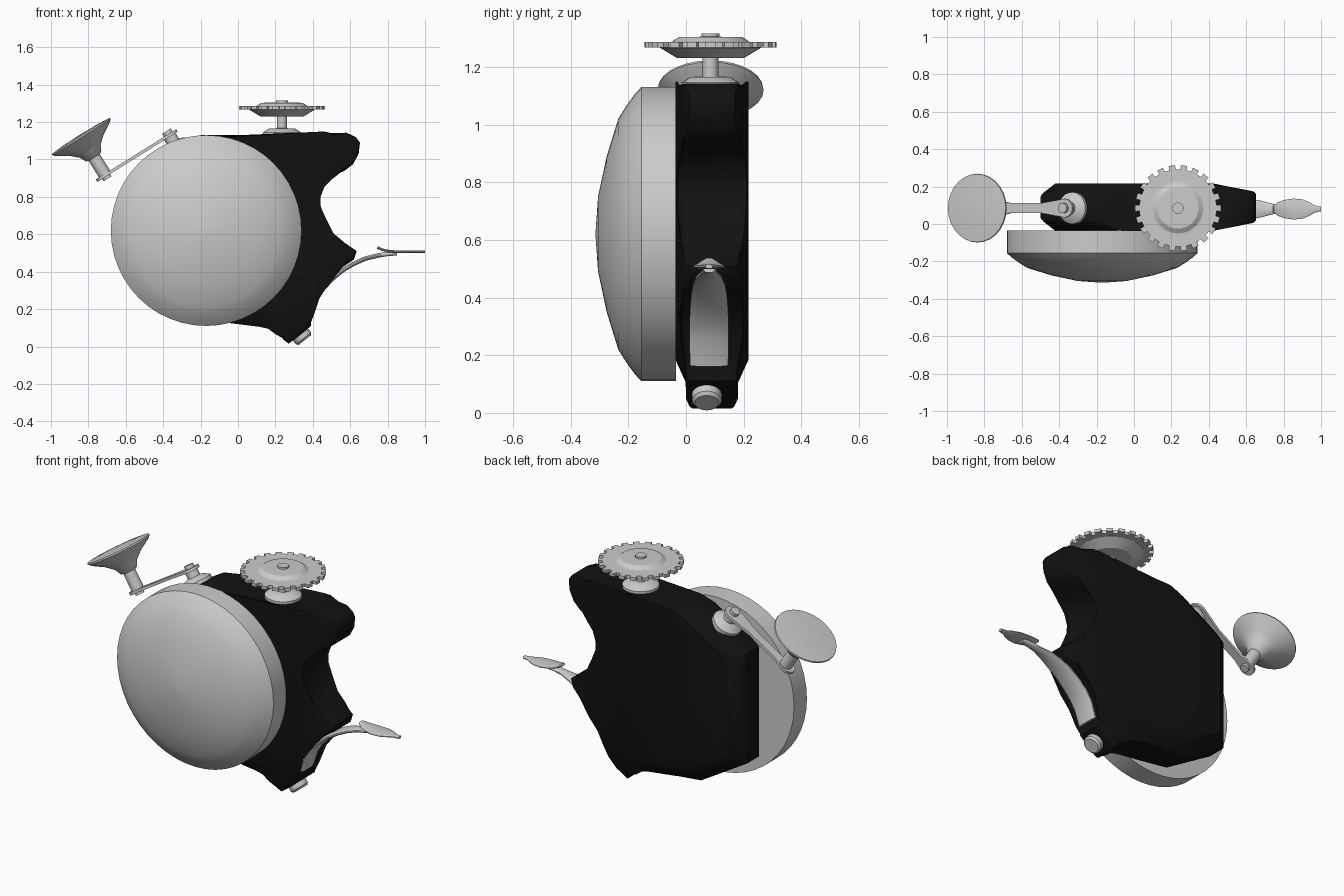
import bpy, bmesh
from math import sin, cos, pi, radians
from mathutils import Vector, Matrix

if "Cube" in bpy.data.objects:
    bpy.data.objects.remove(bpy.data.objects["Cube"])

YC = 0.085  # middle plane of the body


def finish(bm, name, matrix=None, angle=40):
    bmesh.ops.recalc_face_normals(bm, faces=bm.faces[:])
    me = bpy.data.meshes.new(name)
    bm.to_mesh(me)
    bm.free()
    ob = bpy.data.objects.new(name, me)
    bpy.context.collection.objects.link(ob)
    if matrix is not None:
        ob.matrix_world = matrix
    bpy.ops.object.select_all(action='DESELECT')
    ob.select_set(True)
    bpy.context.view_layer.objects.active = ob
    bpy.ops.object.shade_smooth_by_angle(angle=radians(angle))
    return ob


def loft(bm, rings):
    loops = [[bm.verts.new(p) for p in ring] for ring in rings]
    n = len(loops[0])
    for a, b in zip(loops, loops[1:]):
        for i in range(n):
            j = (i + 1) % n
            bm.faces.new((a[i], a[j], b[j], b[i]))
    bm.faces.new(loops[0])
    bm.faces.new(loops[-1])


def lathe(name, profile, matrix, sides=32, angle=40):
    """Spin (radius, height) points around local z."""
    bm = bmesh.new()
    loft(bm, [[(max(r, 0.002) * cos(2 * pi * i / sides), max(r, 0.002) * sin(2 * pi * i / sides), h)
               for i in range(sides)] for r, h in profile])
    return finish(bm, name, matrix, angle)


def strip(name, stations, thick):
    """Sweep a flat band through (x, z, half width) stations."""
    bm = bmesh.new()
    rings = []
    for i, (x, z, w) in enumerate(stations):
        a, b = stations[max(i - 1, 0)], stations[min(i + 1, len(stations) - 1)]
        t = Vector((b[0] - a[0], 0, b[1] - a[1])).normalized()
        n = Vector((-t.z, 0, t.x)) * thick / 2
        c = Vector((x, YC - 0.005, z))
        rings.append([c + Vector((0, w * s, 0)) + n * k for s, k in
                      ((-1, 0.3), (-0.6, 1), (0.6, 1), (1, 0.3), (1, -0.3), (0.6, -1), (-0.6, -1), (-1, -0.3))])
    loft(bm, rings)
    return finish(bm, name, angle=50)


# Body: side outline extruded, edges rounded, then thinned towards its ends
outline = [(-0.2, 1.13), (0.46, 1.13), (0.52, 1.142), (0.58, 1.143), (0.63, 1.12), (0.652, 1.09),
           (0.645, 1.03), (0.615, 0.975), (0.57, 0.94), (0.49, 0.91), (0.445, 0.865), (0.42, 0.80),
           (0.423, 0.74), (0.455, 0.67), (0.51, 0.605), (0.57, 0.555), (0.635, 0.51), (0.62, 0.465),
           (0.56, 0.425), (0.48, 0.355), (0.42, 0.275), (0.385, 0.17), (0.39, 0.11), (0.33, 0.06),
           (0.27, 0.015), (0.245, 0.035), (0.215, 0.08), (0.17, 0.113), (0.12, 0.125),
           (-0.2, 0.125), (-0.5, 0.305), (-0.5, 0.95)]
HALF = 0.127
bm = bmesh.new()
loft(bm, [[(x, y, z) for x, z in outline] for y in (-HALF, HALF)])
rims = [e for e in bm.edges if abs(e.verts[0].co.y - e.verts[1].co.y) < 1e-5]
bmesh.ops.bevel(bm, geom=rims, offset=0.02, segments=2, profile=0.5, affect='EDGES')
# (edge point, inward direction, width of slope, half thickness at the edge)
slopes = [((-0.5, 0.6), (1, 0), 0.08, 0.065),
          ((-0.5, 0.95), (0.515, -0.857), 0.07, 0.075),
          ((-0.5, 0.305), (0.515, 0.857), 0.08, 0.065),
          ((0, 0.125), (0, 1), 0.06, 0.09),
          ((0.66, 0), (-1, 0), 0.24, 0.08),
          ((0.27, 0.015), (-0.62, 0.79), 0.16, 0.08)]
for p, d, w, h in slopes:
    co = Vector((p[0] + d[0] * w, 0, p[1] + d[1] * w))
    bmesh.ops.bisect_plane(bm, geom=bm.verts[:] + bm.edges[:] + bm.faces[:], dist=1e-5,
                           plane_co=co, plane_no=Vector((d[0], 0, d[1])))
for v in bm.verts:
    half = HALF
    for p, d, w, h in slopes:
        k = ((v.co.x - p[0]) * d[0] + (v.co.z - p[1]) * d[1]) / w
        half = min(half, h + (HALF - h) * min(max(k, 0), 1))
    v.co.y = 0.09 + v.co.y * half / HALF
body = finish(bm, "body", angle=35)
black = bpy.data.materials.new("black")
black.diffuse_color = (0.006, 0.006, 0.006, 1)
black.use_nodes = True
black.node_tree.nodes["Principled BSDF"].inputs["Base Color"].default_value = black.diffuse_color
body.data.materials.append(black)

# Drum: big domed housing on the front
lathe("drum", [(0.51, 0.035), (0.51, 0.155), (0.485, 0.178), (0.445, 0.207), (0.40, 0.235), (0.27, 0.275),
               (0.13, 0.305), (0, 0.314)],
      Matrix.Translation((-0.17, 0, 0.62)) @ Matrix.Rotation(pi / 2, 4, 'X'), 48)

# Toothed wheel on top with its pedestal
top = Matrix.Translation((0.235, YC, 0))
lathe("wheel_base", [(0.10, 1.11), (0.10, 1.145), (0.07, 1.165), (0.027, 1.167), (0.027, 1.24)], top, 24)
lathe("wheel_hub", [(0.115, 1.23), (0.175, 1.266), (0.175, 1.284), (0.135, 1.287), (0.11, 1.303), (0, 1.305)],
      top, 32, 25)
lathe("wheel_bolt", [(0.031, 1.30), (0.031, 1.315)], top, 12)
TEETH = 22
ring = []
for i in range(TEETH):
    for f, r in ((-0.28, 0.207), (-0.26, 0.23), (0.26, 0.23), (0.28, 0.207)):
        a = 2 * pi * (i + f) / TEETH
        ring.append((r * cos(a), r * sin(a)))
bm = bmesh.new()
loft(bm, [[(x, y, z) for x, y in ring] for z in (1.267, 1.286)])
finish(bm, "toothed_wheel", top, 25)

# Crank, built in a frame tilted to the sloping top corner
tilt = Matrix.Translation((-0.322, YC, 1.054)) @ Matrix.Rotation(-0.5585, 4, 'Y')
lathe("crank_base", [(0.085, -0.02), (0.085, 0.02), (0.055, 0.04), (0.036, 0.045), (0.036, 0.085)], tilt, 24)
lathe("crank_nut", [(0.027, 0.085), (0.027, 0.115)], tilt, 12)
arm = []
for cx, r, start in ((0, 0.05, -pi / 2), (-0.415, 0.042, pi / 2)):
    arm += [(cx + r * cos(start + pi * i / 10), r * sin(start + pi * i / 10)) for i in range(11)]
    side = 1 if cx == 0 else -1
    arm += [(x * 1.0, side * 0.026) for x in ((-0.15, -0.34) if cx == 0 else (-0.34, -0.15))]
bm = bmesh.new()
loft(bm, [[(x, y, z) for x, y in arm] for z in (0.08, 0.096)])
finish(bm, "crank_arm", tilt)
knob = tilt @ Matrix.Translation((-0.402, 0, 0))
lathe("crank_knob", [(0.025, 0.066), (0.025, 0.09), (0.035, 0.096), (0.035, 0.2), (0.048, 0.205), (0.066, 0.24),
                     (0.105, 0.275), (0.165, 0.312), (0.184, 0.328), (0.182, 0.336), (0.1, 0.342), (0, 0.344)],
      knob, 28, 50)

# Lever curving out of the underside, with a leaf-shaped thumb pad
strip("lever", [(0.39, 0.165, 0.066), (0.42, 0.255, 0.068), (0.455, 0.31, 0.068), (0.50, 0.358, 0.066),
                (0.56, 0.408, 0.062), (0.62, 0.443, 0.056), (0.68, 0.47, 0.044), (0.74, 0.485, 0.028),
                (0.79, 0.494, 0.024), (0.85, 0.499, 0.02)], 0.024)
strip("thumb_pad", [(0.745, 0.53, 0.018), (0.77, 0.518, 0.036), (0.80, 0.511, 0.048), (0.85, 0.506, 0.056),
                    (0.90, 0.506, 0.052), (0.94, 0.507, 0.036), (0.965, 0.507, 0.02), (1.0, 0.507, 0.012)], 0.014)

# Push button on the lower foot
lathe("foot_button", [(0.052, -0.02), (0.052, 0.025), (0.042, 0.036)],
      Matrix.Translation((0.335, YC - 0.013, 0.063)) @ Matrix.Rotation(pi - 0.665, 4, 'Y'), 20)
